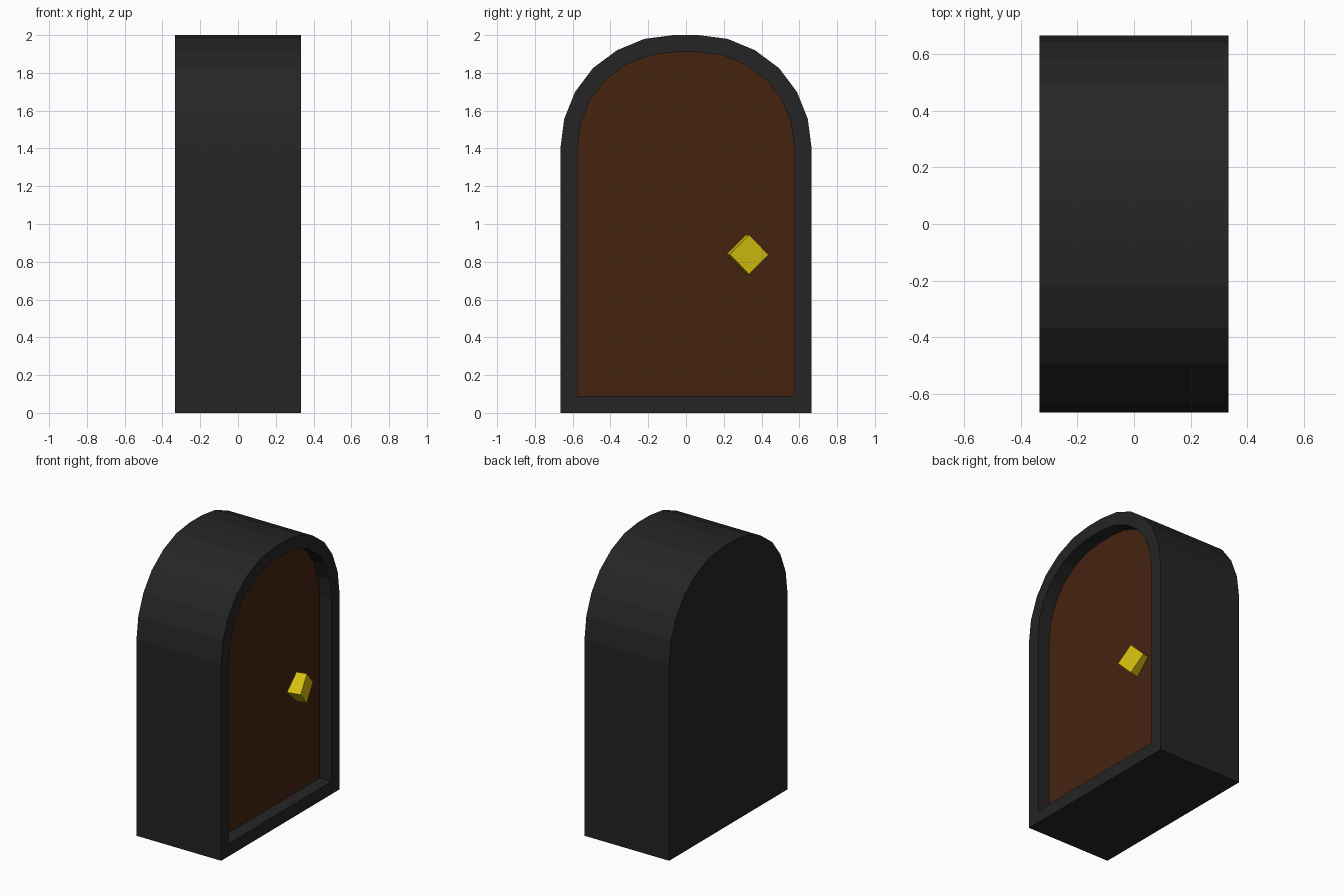
import bpy, bmesh, math
from mathutils import Matrix, Vector

if "Cube" in bpy.data.objects:
    bpy.data.objects.remove(bpy.data.objects["Cube"])


def material(name, rgb):
    m = bpy.data.materials.new(name)
    m.diffuse_color = (*rgb, 1)
    m.use_nodes = True
    m.node_tree.nodes["Principled BSDF"].inputs["Base Color"].default_value = m.diffuse_color
    return m


def make_object(name, bm, mats):
    bmesh.ops.recalc_face_normals(bm, faces=bm.faces)
    me = bpy.data.meshes.new(name)
    bm.to_mesh(me)
    bm.free()
    for m in mats:
        me.materials.append(m)
    ob = bpy.data.objects.new(name, me)
    bpy.context.collection.objects.link(ob)
    return ob


charcoal = material("charcoal", (0.018, 0.018, 0.018))
brown = material("dark_brown", (0.060, 0.017, 0.005))
yellow = material("yellow", (0.66, 0.52, 0.005))

HALF_DEPTH, BORDER, RECESS = 0.333, 0.09, 0.095

# Arched outline: one half, mirrored across y
half = [(0.665, 0), (0.665, 1.4), (0.645, 1.555), (0.587, 1.70),
        (0.493, 1.825), (0.365, 1.92), (0.22, 1.98), (0.067, 2.0)]
outline = half + [(-y, z) for y, z in reversed(half)]

# Arched block with a recessed door panel in its +x face
bm = bmesh.new()
back = bm.faces.new([bm.verts.new((-HALF_DEPTH, y, z)) for y, z in outline])
ext = bmesh.ops.extrude_face_region(bm, geom=[back], use_keep_orig=True)
bmesh.ops.translate(bm, vec=(2 * HALF_DEPTH, 0, 0),
                    verts=[g for g in ext["geom"] if isinstance(g, bmesh.types.BMVert)])
bmesh.ops.recalc_face_normals(bm, faces=bm.faces)
bm.normal_update()
panel = max(bm.faces, key=lambda f: f.calc_center_median().x)
bmesh.ops.inset_individual(bm, faces=[panel], thickness=BORDER, use_even_offset=True)
panel = bmesh.ops.extrude_discrete_faces(bm, faces=[panel])["faces"][0]
bmesh.ops.translate(bm, vec=(-RECESS, 0, 0), verts=panel.verts)
panel.material_index = 1
make_object("door_frame", bm, [charcoal, brown])

# Handle: a small cube on edge, slightly turned and half sunk in the panel
bm = bmesh.new()
bmesh.ops.create_cube(bm, size=0.148)
turn = Matrix.Rotation(math.radians(12.7), 4, 'Z') @ Matrix.Rotation(math.radians(45), 4, 'X')
bmesh.ops.transform(bm, matrix=Matrix.Translation(Vector((0.236, 0.318, 0.838))) @ turn, verts=bm.verts)
make_object("door_handle", bm, [yellow])
